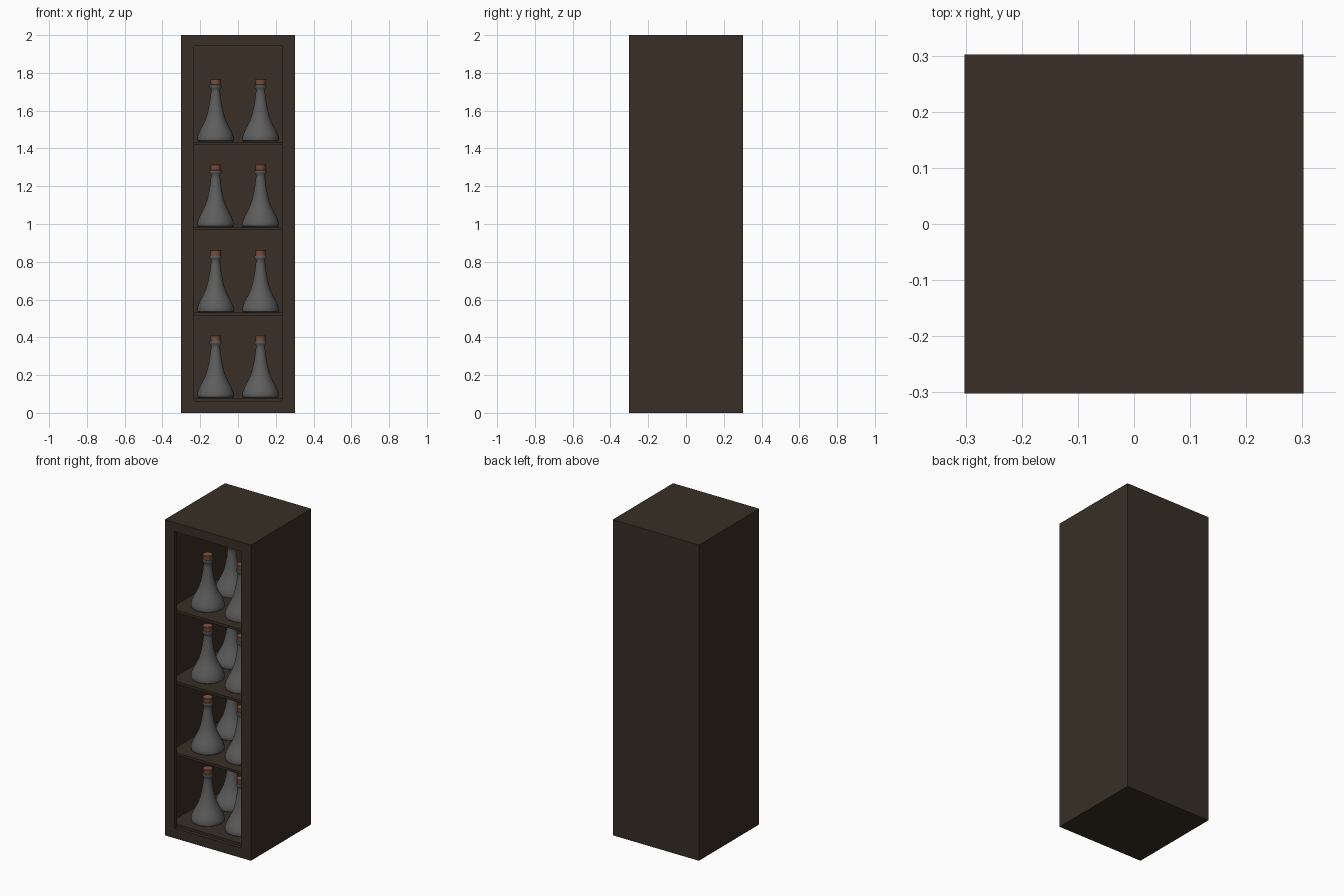
import bpy, bmesh, math

if "Cube" in bpy.data.objects:
    bpy.data.objects.remove(bpy.data.objects["Cube"])


def material(name, rgb):
    m = bpy.data.materials.new(name)
    m.diffuse_color = (*rgb, 1)
    m.use_nodes = True
    m.node_tree.nodes["Principled BSDF"].inputs["Base Color"].default_value = m.diffuse_color
    return m


WOOD = material("dark_wood", (0.04, 0.028, 0.019))
GLASS = material("grey_glass", (0.11, 0.11, 0.11))
CORK = material("cork", (0.22, 0.085, 0.05))


def box(name, lo, hi):
    bm = bmesh.new()
    bmesh.ops.create_cube(bm, size=1)
    for v in bm.verts:
        v.co = [lo[i] + (v.co[i] + 0.5) * (hi[i] - lo[i]) for i in range(3)]
    me = bpy.data.meshes.new(name)
    bm.to_mesh(me)
    bm.free()
    me.materials.append(WOOD)
    ob = bpy.data.objects.new(name, me)
    bpy.context.collection.objects.link(ob)
    return ob


def cut(target, lo, hi):
    cutter = box("cutter", lo, hi)
    cutter.hide_render = True
    mod = target.modifiers.new("cut", 'BOOLEAN')
    mod.object = cutter
    mod.solver = 'EXACT'
    bpy.context.view_layer.objects.active = target
    bpy.ops.object.modifier_apply(modifier=mod.name)
    bpy.data.objects.remove(cutter)


def lathe(name, profile, mat, n=32):
    # Revolve an (r, z) profile; radius 0 points become poles
    bm = bmesh.new()
    rings = []
    for r, z in profile:
        count = n if r else 1
        rings.append([bm.verts.new((r * math.cos(2 * math.pi * i / n),
                                    r * math.sin(2 * math.pi * i / n), z))
                      for i in range(count)])
    for a, b in zip(rings, rings[1:]):
        for i in range(n):
            j = (i + 1) % n
            quad = [a[i % len(a)], a[j % len(a)], b[j % len(b)], b[i % len(b)]]
            bm.faces.new(list(dict.fromkeys(quad)))
    bmesh.ops.recalc_face_normals(bm, faces=bm.faces)
    me = bpy.data.meshes.new(name)
    bm.to_mesh(me)
    bm.free()
    me.materials.append(mat)
    ob = bpy.data.objects.new(name, me)
    bpy.context.collection.objects.link(ob)
    bpy.ops.object.select_all(action='DESELECT')
    ob.select_set(True)
    bpy.context.view_layer.objects.active = ob
    bpy.ops.object.shade_smooth_by_angle(angle=math.radians(40))
    return me, ob


# Cabinet shell: hollow case with a narrower framed front opening
case = box("cabinet_case", (-0.302, -0.302, 0), (0.302, 0.302, 2))
cut(case, (-0.28, -0.28, 0.02), (0.28, 0.28, 1.98))
cut(case, (-0.233, -0.4, 0.063), (0.233, -0.2, 1.943))

# Flask and cork shapes
flask_profile = [(0, 0), (0.088, 0), (0.096, 0.006), (0.098, 0.016), (0.094, 0.034),
                 (0.084, 0.058), (0.069, 0.086), (0.055, 0.115), (0.044, 0.148),
                 (0.036, 0.185), (0.029, 0.225), (0.025, 0.262), (0.025, 0.28),
                 (0.030, 0.286), (0.032, 0.294), (0.030, 0.301), (0.022, 0.303), (0, 0.303)]
cork_profile = [(0, 0.295), (0.024, 0.295), (0.029, 0.329), (0.027, 0.332), (0, 0.332)]
flask_mesh, f0 = lathe("flask", flask_profile, GLASS)
cork_mesh, c0 = lathe("cork", cork_profile, CORK, 24)
bpy.data.objects.remove(f0)
bpy.data.objects.remove(c0)

# Four shelves, each with two rows of two stoppered flasks
for k in range(4):
    z = 0.079 + 0.452 * k
    box(f"shelf_{k + 1}", (-0.281, -0.28, z - 0.016), (0.281, 0.281, z))
    for x in (-0.119, 0.119):
        for y in (-0.133, 0.108):
            for name, me in (("flask", flask_mesh), ("cork", cork_mesh)):
                ob = bpy.data.objects.new(name, me)
                ob.location = (x, y, z)
                bpy.context.collection.objects.link(ob)
